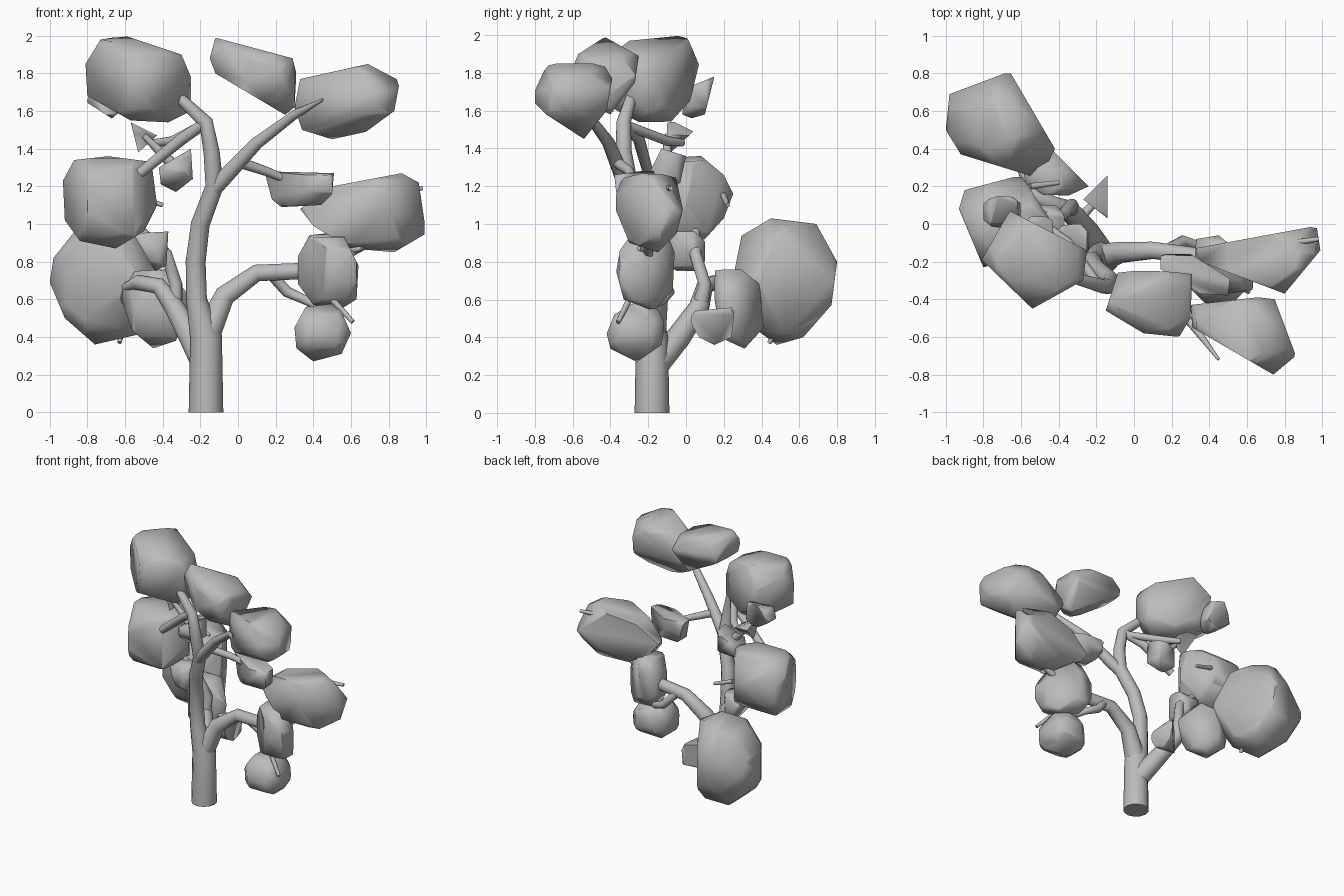
import bpy, bmesh
from mathutils import Vector
from itertools import product

grey = bpy.data.materials.new('mid_grey')
grey.diffuse_color = (.5, .5, .5, 1)


def finish(obj, angle):
    bpy.ops.object.select_all(action='DESELECT')
    obj.select_set(True)
    bpy.context.view_layer.objects.active = obj
    obj.data.materials.append(grey)
    if obj.type == 'CURVE':
        bpy.ops.object.convert(target='MESH')
    bpy.ops.object.shade_smooth_by_angle(angle=angle)


def branch(name, *pts):
    """Tapered round limb through (x, y, z, radius) points."""
    cu = bpy.data.curves.new(name, 'CURVE')
    cu.dimensions = '3D'
    cu.bevel_depth = 1
    cu.bevel_resolution = 4
    cu.use_fill_caps = True
    sp = cu.splines.new('POLY')
    sp.points.add(len(pts) - 1)
    for p, (x, y, z, r) in zip(sp.points, pts):
        p.co = (x, y, z, 1)
        p.radius = r
    ob = bpy.data.objects.new(name, cu)
    bpy.context.collection.objects.link(ob)
    finish(ob, 1.0)


def leaf(name, lo, hi, edge=1.5, corner=1.85, **outlines):
    """Box with cut edges and corners; outlines (front/side/top) replace the cuts in that view."""
    lo, hi = Vector(lo), Vector(hi)
    mid, half = (lo + hi) / 2, (hi - lo) / 2
    axes = {'front': (0, 2), 'side': (1, 2), 'top': (0, 1)}
    cuts = []
    for n in product((-1, 0, 1), repeat=3):
        used = tuple(i for i in range(3) if n[i])
        if len(used) < 2 or any(axes[v] == used for v in outlines):
            continue
        nw = Vector([n[i] / half[i] for i in range(3)])
        lim = edge if len(used) == 2 else corner
        cuts.append((mid + nw * (lim / nw.length_squared), nw.normalized()))
    for view, pts in outlines.items():
        a, b = axes[view]
        cx, cy = (sum(p[k] for p in pts) / len(pts) for k in (0, 1))
        for p, q in zip(pts, pts[1:] + pts[:1]):
            no, co = Vector((0, 0, 0)), mid.copy()
            no[a], no[b] = q[1] - p[1], p[0] - q[0]
            co[a], co[b] = p
            if no[a] * (p[0] - cx) + no[b] * (p[1] - cy) < 0:
                no.negate()
            cuts.append((co, no.normalized()))
    bm = bmesh.new()
    for s in product((-1, 1), repeat=3):
        bm.verts.new([mid[i] + s[i] * half[i] for i in range(3)])
    bmesh.ops.convex_hull(bm, input=bm.verts[:])
    for co, no in cuts:
        bmesh.ops.bisect_plane(bm, geom=bm.verts[:] + bm.edges[:] + bm.faces[:],
                               plane_co=co, plane_no=no, clear_outer=True)
        pts = [v.co.copy() for v in bm.verts]
        bm.clear()
        for p in pts:
            bm.verts.new(p)
        bmesh.ops.remove_doubles(bm, verts=bm.verts[:], dist=0.004)
        bmesh.ops.convex_hull(bm, input=bm.verts[:])
    bmesh.ops.dissolve_limit(bm, angle_limit=0.05, verts=bm.verts[:], edges=bm.edges[:])
    bmesh.ops.recalc_face_normals(bm, faces=bm.faces[:])
    me = bpy.data.meshes.new(name)
    bm.to_mesh(me)
    bm.free()
    ob = bpy.data.objects.new(name, me)
    bpy.context.collection.objects.link(ob)
    finish(ob, 1.25)


# trunk and main limbs
branch('trunk', (-.17, -.18, 0, .092), (-.17, -.18, .4, .085), (-.22, -.19, .6, .055),
       (-.225, -.2, .8, .053), (-.2, -.24, 1.0, .05), (-.125, -.3, 1.2, .048),
       (-.14, -.33, 1.38, .043), (-.17, -.33, 1.54, .038), (-.31, -.29, 1.67, .03))
branch('upper_right_limb', (-.13, -.3, 1.18, .04), (-.06, -.34, 1.26, .042),
       (.1, -.41, 1.43, .034), (.3, -.52, 1.58, .025), (.45, -.72, 1.66, .008))
branch('lower_right_limb', (-.17, -.18, .4, .075), (-.07, -.15, .62, .057),
       (.1, -.14, .74, .047), (.34, -.17, .75, .045), (.5, -.2, .8, .03), (.7, -.2, .9, .02))
branch('lower_left_limb', (-.17, -.17, .25, .075), (-.25, -.04, .4, .065),
       (-.34, .07, .56, .055), (-.42, .1, .67, .045), (-.53, .15, .69, .04), (-.6, .3, .66, .025))
branch('left_mid_limb', (-.34, .07, .55, .045), (-.33, .1, .68, .035),
       (-.38, .05, .84, .032), (-.55, .05, 1.0, .02))
branch('upper_left_limb', (-.17, -.33, 1.54, .03), (-.3, -.25, 1.45, .032), (-.52, -.2, 1.27, .028))

# twigs joining the leaf clumps
branch('left_twig', (-.2, -.31, 1.52, .026), (-.35, -.1, 1.44, .026), (-.45, -.02, 1.43, .02))
branch('left_short_twig', (-.5, -.1, 1.47, .015), (-.36, -.1, 1.33, .03))
branch('right_twig', (.0, -.37, 1.33, .03), (.15, -.3, 1.28, .025), (.35, -.25, 1.2, .015))
branch('lower_right_twig', (.17, -.14, .74, .03), (.26, -.09, .64, .03), (.35, -.12, .6, .025), (.45, -.22, .55, .02))
branch('back_twig', (-.3, .02, .5, .03), (-.22, .1, .47, .02))
for i, (a, b) in enumerate([((.85, -.1, 1.19), (.98, -.08, 1.19)), ((-.55, .2, 1.15), (-.4, .22, 1.1)),
                            ((.5, -.3, .6), (.61, -.36, .48)), ((-.6, .52, .5), (-.63, .44, .37)),
                            ((.6, -.2, .86), (.66, -.25, .87)), ((-.47, -.3, 1.65), (-.49, -.35, 1.6))]):
    branch(f'stub_{i}', (*a, .017), (*b, .012))

# large leaf clumps
leaf('leaf_top_left', (-.82, -.45, 1.54), (-.24, .07, 2), corner=1.75,
     front=[(-.73, 1.98), (-.6, 2), (-.3, 1.9), (-.25, 1.78), (-.25, 1.6), (-.37, 1.54), (-.57, 1.55), (-.8, 1.68), (-.81, 1.85)],
     side=[(-.3, 1.97), (0, 2), (.07, 1.85), (.02, 1.65), (-.09, 1.53), (-.25, 1.54), (-.4, 1.62), (-.45, 1.75), (-.42, 1.88)],
     top=[(-.66, .07), (-.81, -.19), (-.54, -.45), (-.27, -.3), (-.25, -.14)])
leaf('leaf_top_middle', (-.15, -.6, 1.57), (.31, -.24, 1.99),
     front=[(-.12, 1.99), (.29, 1.88), (.31, 1.8), (.3, 1.62), (.25, 1.58), (-.12, 1.8), (-.15, 1.88)],
     side=[(-.43, 1.99), (-.25, 1.89), (-.27, 1.75), (-.4, 1.58), (-.55, 1.65), (-.6, 1.83), (-.57, 1.9)],
     top=[(-.08, -.24), (.31, -.26), (.3, -.5), (.24, -.6), (.05, -.58), (-.15, -.46)])
leaf('leaf_top_right', (.3, -.8, 1.45), (.86, -.38, 1.85),
     front=[(.33, 1.77), (.69, 1.85), (.86, 1.76), (.83, 1.6), (.68, 1.49), (.5, 1.45), (.34, 1.5), (.3, 1.62)],
     side=[(-.8, 1.75), (-.72, 1.85), (-.44, 1.85), (-.39, 1.77), (-.42, 1.6), (-.54, 1.45), (-.74, 1.58), (-.8, 1.64)],
     top=[(.3, -.43), (.74, -.38), (.86, -.7), (.74, -.8), (.31, -.55)])
leaf('leaf_left', (-.93, -.25, .87), (-.42, .25, 1.36),
     front=[(-.87, 1.34), (-.69, 1.36), (-.46, 1.33), (-.43, 1.1), (-.5, .96), (-.65, .87), (-.84, .91), (-.92, 1.02), (-.93, 1.23)],
     side=[(-.1, 1.35), (.08, 1.36), (.2, 1.26), (.25, 1.16), (.2, 1.03), (.1, .92), (-.05, .87), (-.18, .95), (-.25, 1.1), (-.2, 1.27)],
     top=[(-.9, .18), (-.6, .26), (-.43, 0), (-.55, -.16), (-.8, -.23), (-.93, .08)])
leaf('leaf_back_left', (-1, .23, .36), (-.42, .81, 1.04), corner=1.6,
     front=[(-.98, .82), (-.86, .97), (-.65, 1.04), (-.48, .95), (-.42, .7), (-.5, .42), (-.76, .36), (-.92, .5), (-1, .69)],
     side=[(.23, .9), (.45, 1.03), (.69, 1), (.8, .8), (.77, .57), (.62, .4), (.48, .36), (.36, .45), (.27, .65)],
     top=[(-1, .5), (-.98, .69), (-.66, .81), (-.42, .4), (-.5, .24), (-.92, .37)])
leaf('leaf_right', (.33, -.37, .85), (1, -.01, 1.27),
     front=[(.33, 1.08), (.5, 1.2), (.87, 1.27), (.96, 1.22), (1, .95), (.83, .85), (.6, .87), (.4, .99)],
     side=[(-.37, 1.2), (-.3, 1.27), (-.05, 1.26), (-.01, 1.1), (-.05, .95), (-.15, .85), (-.3, .9), (-.37, 1.07)],
     top=[(.32, -.13), (.97, -.01), (.99, -.14), (.8, -.37), (.35, -.2)])

# smaller leaf clumps
leaf('leaf_low_right', (.32, -.37, .55), (.64, -.06, .96), corner=2.1,
     front=[(.32, .83), (.38, .94), (.55, .96), (.64, .78), (.63, .6), (.55, .55), (.4, .57), (.32, .68)],
     side=[(-.35, .86), (-.37, .75), (-.33, .6), (-.17, .54), (-.07, .65), (-.06, .85), (-.1, .95), (-.3, .93)],
     top=[(.33, -.08), (.45, -.06), (.64, -.22), (.63, -.35), (.5, -.37), (.32, -.22)])
leaf('leaf_bottom_right', (.3, -.42, .27), (.6, -.12, .58),
     front=[(.3, .45), (.36, .56), (.53, .58), (.6, .42), (.55, .31), (.4, .27), (.31, .34)],
     side=[(-.42, .42), (-.38, .52), (-.28, .58), (-.15, .55), (-.11, .47), (-.13, .36), (-.26, .27), (-.4, .34)])
leaf('leaf_low_left', (-.63, .13, .34), (-.24, .41, .76),
     front=[(-.63, .62), (-.55, .75), (-.38, .76), (-.24, .6), (-.33, .38), (-.45, .34), (-.56, .43)],
     side=[(.13, .75), (.28, .77), (.39, .68), (.41, .45), (.31, .34), (.18, .4)],
     top=[(-.45, .41), (-.24, .2), (-.35, .15), (-.55, .16), (-.63, .3)])
leaf('leaf_back_small', (-.27, .01, .36), (-.14, .26, .56), edge=1.9, corner=2.6,
     side=[(.01, .5), (.05, .54), (.26, .56), (.24, .4), (.15, .36), (.07, .4)],
     top=[(-.27, .13), (-.14, .26), (-.14, .03)])
leaf('leaf_left_bowl', (-.56, -.1, .75), (-.37, .1, .96), corner=2.3,
     front=[(-.56, .95), (-.37, .96), (-.38, .78), (-.44, .75)])
leaf('leaf_upper_left_small', (-.42, -.19, 1.17), (-.24, 0, 1.4), corner=2.4,
     front=[(-.42, 1.3), (-.25, 1.4), (-.24, 1.24), (-.33, 1.17), (-.41, 1.21)],
     side=[(-.13, 1.4), (0, 1.36), (-.03, 1.22), (-.1, 1.17), (-.19, 1.28)])
leaf('leaf_left_tip', (-.57, -.1, 1.38), (-.43, .04, 1.54), edge=1.8, corner=3,
     front=[(-.57, 1.54), (-.43, 1.47), (-.53, 1.38)],
     side=[(-.1, 1.54), (-.06, 1.54), (.04, 1.49), (-.08, 1.38), (-.1, 1.38)])
leaf('leaf_top_left_back', (-.8, -.02, 1.56), (-.6, .15, 1.78), corner=2.2,
     front=[(-.81, 1.65), (-.72, 1.78), (-.62, 1.76), (-.6, 1.62), (-.67, 1.56)],
     side=[(-.02, 1.58), (.0, 1.72), (.15, 1.78), (.1, 1.58), (.03, 1.56)])
leaf('leaf_right_bowl', (.14, -.38, 1.09), (.51, -.14, 1.29), corner=2.5,
     front=[(.14, 1.28), (.51, 1.27), (.5, 1.16), (.44, 1.1), (.23, 1.09), (.18, 1.13)],
     side=[(-.38, 1.26), (-.17, 1.29), (-.16, 1.2), (-.22, 1.09), (-.32, 1.1), (-.37, 1.17)],
     top=[(.14, -.15), (.3, -.16), (.51, -.29), (.5, -.38), (.35, -.37), (.14, -.24)])
